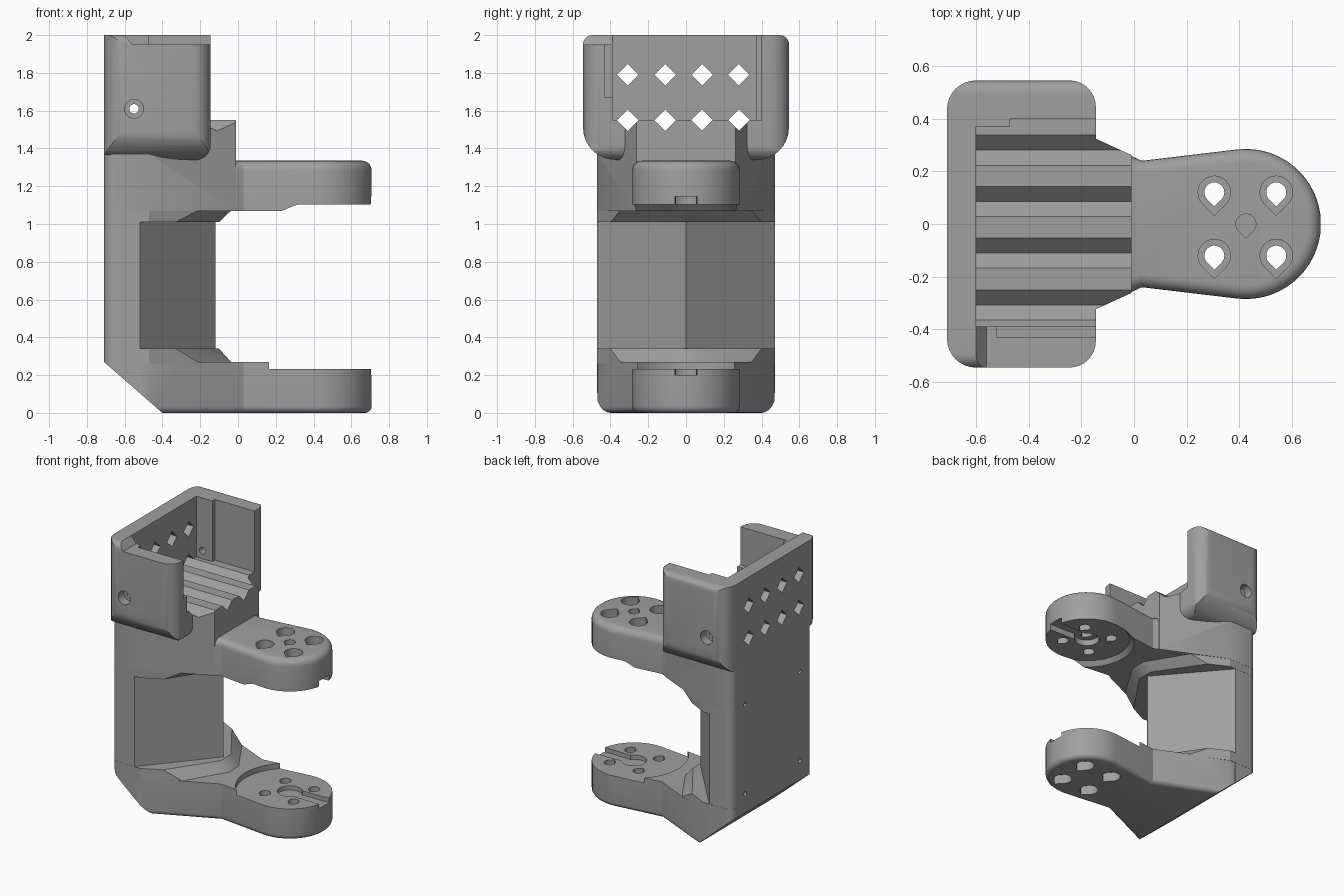
import bpy, bmesh, math
from mathutils import Vector

if "Cube" in bpy.data.objects:
    bpy.data.objects.remove(bpy.data.objects["Cube"], do_unlink=True)

grey = bpy.data.materials.new("plain grey")
grey.use_nodes = True
grey.diffuse_color = (0.35, 0.35, 0.35, 1)
grey.node_tree.nodes["Principled BSDF"].inputs["Base Color"].default_value = (0.35, 0.35, 0.35, 1)


def rounded(points, seg=8):
    """Polygon from (a, b) or (a, b, radius) corners."""
    out, n = [], len(points)
    for i, p in enumerate(points):
        c = Vector(p[:2])
        if len(p) < 3:
            out.append(c)
            continue
        u = (Vector(points[i - 1][:2]) - c).normalized()
        v = (Vector(points[(i + 1) % n][:2]) - c).normalized()
        half = u.angle(v) / 2
        mid = c + (u + v).normalized() * p[2] / math.sin(half)
        s = c + u * p[2] / math.tan(half) - mid
        e = c + v * p[2] / math.tan(half) - mid
        turn = s.angle_signed(e)
        for k in range(seg + 1):
            a = -turn * k / seg
            out.append(mid + Vector((s.x * math.cos(a) - s.y * math.sin(a),
                                     s.x * math.sin(a) + s.y * math.cos(a))))
    return out


def place(axis, a, b, t):
    return {"x": (t, a, b), "y": (a, t, b), "z": (a, b, t)}[axis]


def loft(name, low, high, lo, hi, axis="z", soft_at=None, soft=0.05):
    """Solid between two matching outlines, with one end optionally rounded."""
    bm = bmesh.new()
    bot = [bm.verts.new(place(axis, p[0], p[1], lo)) for p in low]
    top = [bm.verts.new(place(axis, p[0], p[1], hi)) for p in high]
    n = len(bot)
    bm.faces.new(bot)
    bm.faces.new(top)
    for i in range(n):
        bm.faces.new((bot[i], bot[(i + 1) % n], top[(i + 1) % n], top[i]))
    bmesh.ops.recalc_face_normals(bm, faces=bm.faces)
    if soft_at is not None:
        rim = [e for e in bm.edges if all(abs(v.co.z - soft_at) < 1e-5 for v in e.verts)]
        bmesh.ops.bevel(bm, geom=rim, offset=soft, segments=5, profile=0.5,
                        affect="EDGES", clamp_overlap=False)
    me = bpy.data.meshes.new(name)
    bm.to_mesh(me)
    bm.free()
    me.materials.append(grey)
    ob = bpy.data.objects.new(name, me)
    bpy.context.collection.objects.link(ob)
    return ob


def prism(name, pts, lo, hi, axis="z", **kw):
    return loft(name, pts, pts, lo, hi, axis, **kw)


def box(name, x0, x1, y0, y1, z0, z1):
    return prism(name, [(x0, y0), (x1, y0), (x1, y1), (x0, y1)], z0, z1)


def combine(target, other, op):
    mod = target.modifiers.new(op, "BOOLEAN")
    mod.operation, mod.solver, mod.object = op, "EXACT", other
    bpy.context.view_layer.objects.active = target
    bpy.ops.object.modifier_apply(modifier=mod.name)
    bpy.data.objects.remove(other, do_unlink=True)


def both(half):
    """Mirror a half outline (y > 0, back to front) into a full one."""
    return half + [(p[0], -p[1], *p[2:]) for p in reversed(half)]


def circle(cx, cy, r, n=32):
    return [(cx + r * math.cos(k * math.tau / n), cy + r * math.sin(k * math.tau / n)) for k in range(n)]


def teardrop(cx, cy, r):
    arc = [math.radians(-45 + 15 * k) for k in range(19)]
    return [(cx + r * math.cos(a), cy + r * math.sin(a)) for a in arc] + [(cx, cy - 1.41 * r)]


# Arms: waisted plate ending in a round pad
HUB = 0.425
tip = [(HUB + 0.285 * math.cos(math.radians(a)), 0.285 * math.sin(math.radians(a)))
       for a in range(96, 0, -8)]
arm = rounded(both([(-0.705, 0.468, 0.06), (-0.47, 0.468), (0.03, 0.24)] + tip))
short_arm = rounded(both([(-0.6, 0.44), (-0.47, 0.44), (-0.2, 0.344), (0.03, 0.24)] + tip))

# Back column with a wedge-shaped inner face
column = rounded(both([(-0.71, 0.47, 0.06), (-0.52, 0.47), (-0.12, 0.001)]))
bracket = prism("bracket", column, 0.02, 1.3)
combine(bracket, prism("lower_arm", arm, 0, 0.27, soft_at=0, soft=0.035), "UNION")
combine(bracket, prism("upper_arm", short_arm, 1.07, 1.335, soft_at=1.335), "UNION")

# Block carrying the grooved seat
seat = rounded(both([(-0.71, 0.472, 0.06), (-0.47, 0.472), (-0.01, 0.262)]))
combine(bracket, prism("seat_block", seat, 1.07, 1.6), "UNION")

# Sloped gussets between column and arms
wide = rounded(both([(-0.71, 0.471, 0.06), (-0.47, 0.471), (-0.33, 0.4), (-0.1, 0.06)]))
deep = rounded(both([(-0.71, 0.471, 0.06), (-0.47, 0.471), (-0.2, 0.343), (-0.03, 0.06)]))
combine(bracket, loft("lower_gusset", deep, wide, 0.262, 0.34), "UNION")
combine(bracket, loft("upper_gusset", wide, deep, 1.01, 1.078), "UNION")

# Head: rounded in all three directions
head = prism("head", rounded([(-0.71, -0.545, 0.11), (-0.145, -0.545, 0.1),
                              (-0.145, 0.545, 0.1), (-0.71, 0.545, 0.11)]), 1.2, 2.1)
side = rounded([(-0.545, 1.34, 0.17), (0.545, 1.34, 0.17), (0.545, 2, 0.05), (-0.545, 2, 0.05)])
front = rounded([(-0.75, 1.37), (-0.4, 1.345), (-0.145, 1.335, 0.08), (-0.145, 2.05), (-0.75, 2.05)])
combine(head, prism("head_side", side, -0.9, 0.1, "x"), "INTERSECT")
combine(head, prism("head_front", front, -0.8, 0.8, "y"), "INTERSECT")
combine(bracket, head, "UNION")

# Cavity with its side steps
cuts = [box("cavity", -0.6, 0.3, -0.39, 0.37, 1.55, 2.2),
        box("left_step", -0.47, 0.3, 0.3, 0.4, 1.55, 2.2),
        box("right_step", -0.52, 0.3, -0.43, -0.3, 1.67, 2.2),
        prism("low_wall_top", [(-0.6, 2.0), (-0.56, 1.95), (0.1, 1.95), (0.1, 2.1), (-0.6, 2.1)],
              -0.7, -0.385, "y"),
        # Lower back chamfer
        prism("back_chamfer", [(-0.85, 0.392), (-0.25, -0.131), (-0.85, -0.131)], -0.8, 0.8, "y"),
        # Round clearances on the facing sides of the arms
        prism("lower_clearance", circle(HUB, 0, 0.365, 48), 0.232, 0.6),
        loft("upper_clearance", circle(HUB, 0, 0.335, 48), circle(HUB, 0, 0.295, 48), 1.06, 1.102)]

# Diamond slots: the lower row also cuts the seat grooves
for z in (1.55, 1.79):
    for y in (-0.308, -0.11, 0.085, 0.28):
        d = 0.057
        cuts.append(prism("diamond", [(y - d, z), (y, z - d), (y + d, z), (y, z + d)], -0.8, 0.2, "x"))

# Teardrop screw holes with sunk outer ends
for x in (0.305, 0.54):
    for y in (-0.12, 0.12):
        for r, z0, z1 in ((0.038, -0.1, 0.3), (0.062, -0.1, 0.07), (0.038, 1.0, 1.4), (0.062, 1.25, 1.4)):
            cuts.append(prism("screw_hole", teardrop(x, y, r), z0, z1))
cuts.append(prism("centre_hole", teardrop(HUB, 0, 0.038), 1.0, 1.4))

# Keyed recesses on the facing sides of the arms
for z0, z1 in ((0.2, 0.5), (0.9, 1.145)):
    cuts.append(prism("key_slot", [(HUB, -0.05), (0.8, -0.06), (0.8, 0.06), (HUB, 0.05)], z0, z1))
    cuts.append(prism("key_round", circle(HUB, 0, 0.085), z0, z1))

# Wall holes and small back holes
for s in (-1, 1):
    cuts.append(prism("wall_hole", circle(-0.55, 1.61, 0.025, 16), s * 0.3, s * 0.7, "y"))
    cuts.append(prism("wall_sink", circle(-0.55, 1.61, 0.05, 24), s * 0.48, s * 0.7, "y"))
    for z in (0.41, 1.07):
        cuts.append(prism("pin_hole", circle(s * 0.32, z, 0.016, 12), -0.8, -0.6, "x"))

for c in cuts:
    combine(bracket, c, "DIFFERENCE")

bpy.ops.object.select_all(action="DESELECT")
bracket.select_set(True)
bpy.context.view_layer.objects.active = bracket
bpy.ops.object.shade_smooth_by_angle(angle=math.radians(25))
